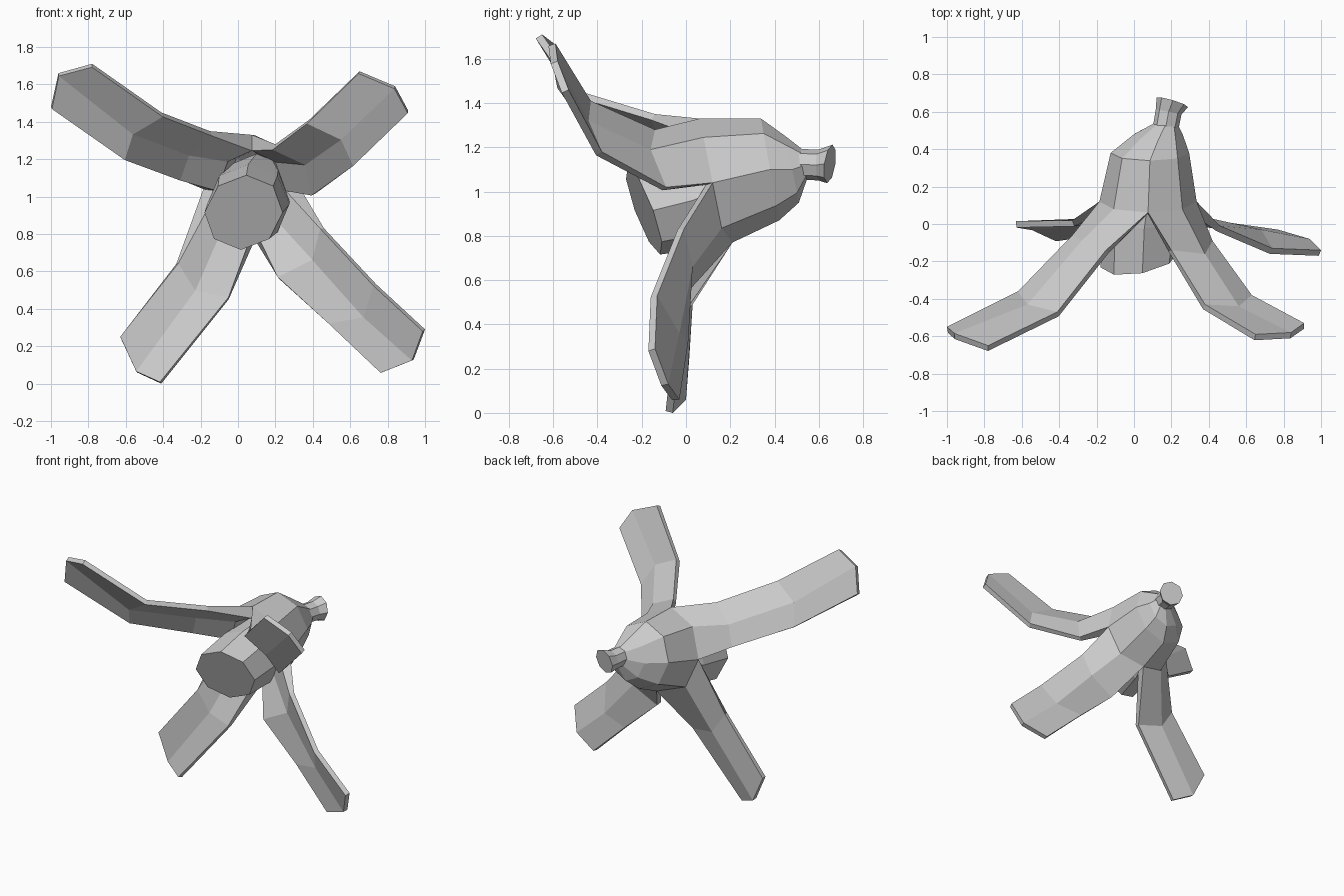
import bpy, bmesh, math
from mathutils import Vector

if "Cube" in bpy.data.objects:
    bpy.data.objects.remove(bpy.data.objects["Cube"])


def finish(bm, name):
    bmesh.ops.recalc_face_normals(bm, faces=bm.faces)
    me = bpy.data.meshes.new(name)
    bm.to_mesh(me)
    bm.free()
    ob = bpy.data.objects.new(name, me)
    bpy.context.collection.objects.link(ob)
    return ob


def bridge(bm, a, b, closed=True):
    n = len(a)
    for i in range(n if closed else n - 1):
        j = (i + 1) % n
        bm.faces.new((a[i], a[j], b[j], b[i]))


def oval(bm, c, rx, rz, tilt=0):
    """Ring of 8 points, clockwise from the top; tilt leans the top forward."""
    pts = []
    for k in range(8):
        a = k * math.pi / 4
        dz = rz * math.cos(a)
        pts.append(bm.verts.new((c[0] + rx * math.sin(a), c[1] - tilt * dz, c[2] + dz)))
    return pts


def tube(name, sections, sides):
    """Capped loft through (centre, axis, radius) sections."""
    bm = bmesh.new()
    prev = None
    for c, axis, r in sections:
        q = Vector(axis).to_track_quat('Y', 'Z')
        ring = []
        for k in range(sides):
            a = 2 * math.pi * k / sides
            ring.append(bm.verts.new(Vector(c) + q @ Vector((r * math.sin(a), 0, r * math.cos(a)))))
        if prev:
            bridge(bm, prev, ring)
        else:
            bm.faces.new(ring)
        prev = ring
    bm.faces.new(prev)
    return finish(bm, name)


# Peel: closed octagonal neck that splits into four bent strips
bm = bmesh.new()
rings = [oval(bm, *s) for s in (
    ((0.17, 0.54, 1.12), 0.06, 0.065, 0.1),
    ((0.13, 0.48, 1.10), 0.13, 0.15, 0.2),
    ((0.085, 0.38, 1.10), 0.21, 0.23, 0.18),
    ((0.075, 0.12, 1.04), 0.26, 0.29, 0.2))]
rings[-1][4].co = (0.09, 0.21, 0.77)    # deeper split underneath
for a, b in zip(rings, rings[1:]):
    bridge(bm, a, b)
bm.faces.new(rings[0])

# Each strip: first ring index, then rows of edge, ridge, edge
strips = {
    0: [[(0.20, -0.14, 1.28), (0.38, -0.16, 1.19), (0.42, -0.09, 1.02)],
        [(0.38, -0.43, 1.41), (0.56, -0.44, 1.32), (0.63, -0.38, 1.18)],
        [(0.65, -0.59, 1.67), (0.84, -0.58, 1.59), (0.91, -0.53, 1.46)]],
    2: [[(0.46, -0.01, 0.83), (0.41, 0.03, 0.66), (0.22, 0.02, 0.56)],
        [(0.74, -0.13, 0.53), (0.68, -0.03, 0.36), (0.49, 0.01, 0.32)],
        [(1.00, -0.14, 0.29), (0.94, -0.08, 0.13), (0.77, -0.03, 0.06)]],
    4: [[(-0.05, -0.01, 0.45), (-0.23, 0.03, 0.49), (-0.33, 0.02, 0.64)],
        [(-0.41, -0.06, 0.00), (-0.54, 0.0, 0.06), (-0.63, 0.015, 0.25)]],
    6: [[(-0.33, -0.06, 1.10), (-0.28, -0.09, 1.24), (-0.15, -0.14, 1.35)],
        [(-0.62, -0.36, 1.21), (-0.57, -0.43, 1.35), (-0.41, -0.47, 1.45)],
        [(-1.00, -0.55, 1.48), (-0.96, -0.585, 1.66), (-0.78, -0.65, 1.71)]],
}
bm.verts.index_update()
body_count = len(bm.verts)
for start, rows in strips.items():
    prev = [rings[-1][(start + k) % 8] for k in range(3)]
    for row in rows:
        cur = [bm.verts.new(p) for p in row]
        bridge(bm, prev, cur, closed=False)
        prev = cur
peel = finish(bm, "peel")

# Peel wall: thick around the fruit, thin along the strips
wall = peel.vertex_groups.new(name="wall")
for i in range(len(peel.data.vertices)):
    wall.add([i], 1.0 if i < body_count else 0.4, 'REPLACE')
mod = peel.modifiers.new("thickness", "SOLIDIFY")
mod.thickness, mod.offset, mod.vertex_group = 0.085, -1, "wall"

# Stem at the back
tube("stem", [((0.165, 0.49, 1.125), (0.2, 1, 0), 0.068),
              ((0.185, 0.60, 1.12), (0.2, 1, 0), 0.07),
              ((0.205, 0.65, 1.125), (0.3, 1, -0.15), 0.088)], 8)

# Fruit stub inside the peel, cut off at the front
tube("fruit", [((0.10, 0.30, 1.06), (0.1, 1, 0.1), 0.17),
               ((0.055, 0.03, 0.96), (0.0, 1, 0.25), 0.22),
               ((0.03, -0.19, 0.915), (-0.2, 1, 0.38), 0.213)], 8)
